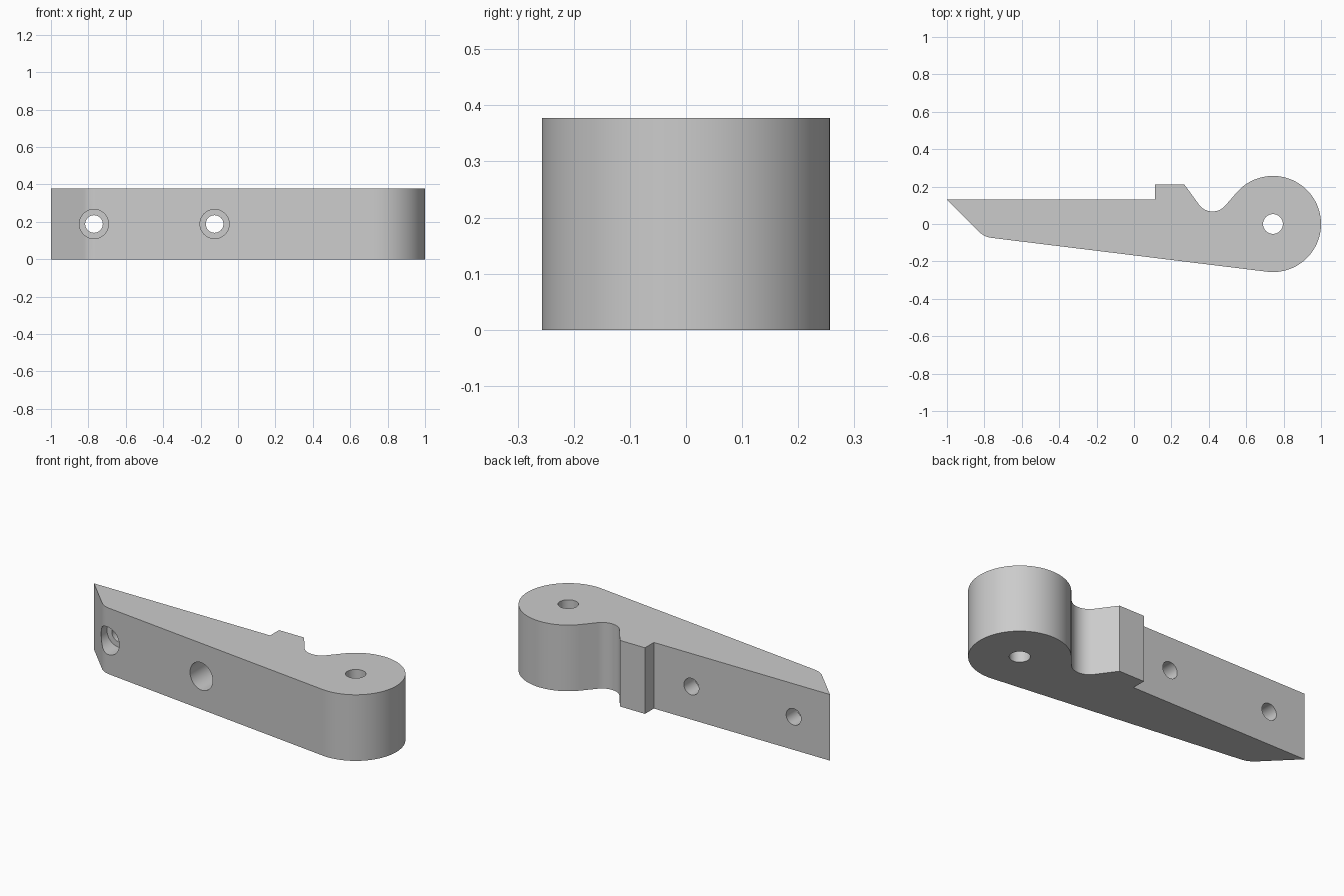
import bpy, bmesh
from math import sin, cos, radians, pi
from mathutils import Matrix

cube = bpy.data.objects.get("Cube")
if cube:
    bpy.data.objects.remove(cube, do_unlink=True)

HEIGHT = 0.377
BOSS_X, BOSS_R = 0.743, 0.257

grey = bpy.data.materials.new("plain_grey")
grey.use_nodes = True
grey.diffuse_color = (0.6, 0.6, 0.6, 1)
grey.node_tree.nodes["Principled BSDF"].inputs["Base Color"].default_value = (0.6, 0.6, 0.6, 1)


def arc(cx, cy, r, start, end, steps):
    """Points along an arc, angles in degrees."""
    angles = [radians(start + (end - start) * i / steps) for i in range(steps + 1)]
    return [(cx + r * cos(a), cy + r * sin(a)) for a in angles]


def make_object(name, bm):
    bmesh.ops.recalc_face_normals(bm, faces=bm.faces[:])
    mesh = bpy.data.meshes.new(name)
    bm.to_mesh(mesh)
    bm.free()
    mesh.materials.append(grey)
    obj = bpy.data.objects.new(name, mesh)
    bpy.context.collection.objects.link(obj)
    return obj


def drill(target, name, r, depth, location, along_y):
    """Cut a round hole centred on location."""
    bm = bmesh.new()
    matrix = Matrix.Translation(location)
    if along_y:
        matrix = matrix @ Matrix.Rotation(pi / 2, 4, "X")
    bmesh.ops.create_cone(bm, cap_ends=True, segments=48, radius1=r, radius2=r,
                          depth=depth, matrix=matrix)
    cutter = make_object(name, bm)
    cutter.hide_render = True
    mod = target.modifiers.new(name, "BOOLEAN")
    mod.operation, mod.solver, mod.object = "DIFFERENCE", "EXACT", cutter
    bpy.context.view_layer.objects.active = target
    bpy.ops.object.modifier_apply(modifier=name)
    bpy.data.objects.remove(cutter, do_unlink=True)


# Lever outline: tapered arm with rounded toe, round boss, notch and stop block
outline = [(-1, 0.13)]
outline += arc(-0.747, 0.041, 0.116, 225, 263, 8)
outline += arc(BOSS_X, 0, BOSS_R, -97, 140, 64)
outline += arc(0.42, 0.157, 0.09, -40, -144, 20)
outline += [(0.27, 0.21), (0.112, 0.21), (0.112, 0.13)]

bm = bmesh.new()
face = bm.faces.new([bm.verts.new((x, y, 0)) for x, y in outline])
result = bmesh.ops.extrude_face_region(bm, geom=[face])
top = [v for v in result["geom"] if isinstance(v, bmesh.types.BMVert)]
bmesh.ops.translate(bm, verts=top, vec=(0, 0, HEIGHT))
lever = make_object("lever_arm", bm)

# Pivot hole through the boss
drill(lever, "pivot_hole", 0.053, 1, (BOSS_X, 0, HEIGHT / 2), False)

# Counterbored screw holes, open to the front
for x in (-0.77, -0.125):
    drill(lever, "screw_hole", 0.047, 1, (x, 0, HEIGHT / 2), True)
    drill(lever, "counterbore", 0.078, 0.5, (x, 0.03 - 0.25, HEIGHT / 2), True)

# Smooth curved walls, keep crisp edges
bpy.ops.object.select_all(action="DESELECT")
lever.select_set(True)
bpy.context.view_layer.objects.active = lever
bpy.ops.object.shade_smooth_by_angle(angle=radians(25))
